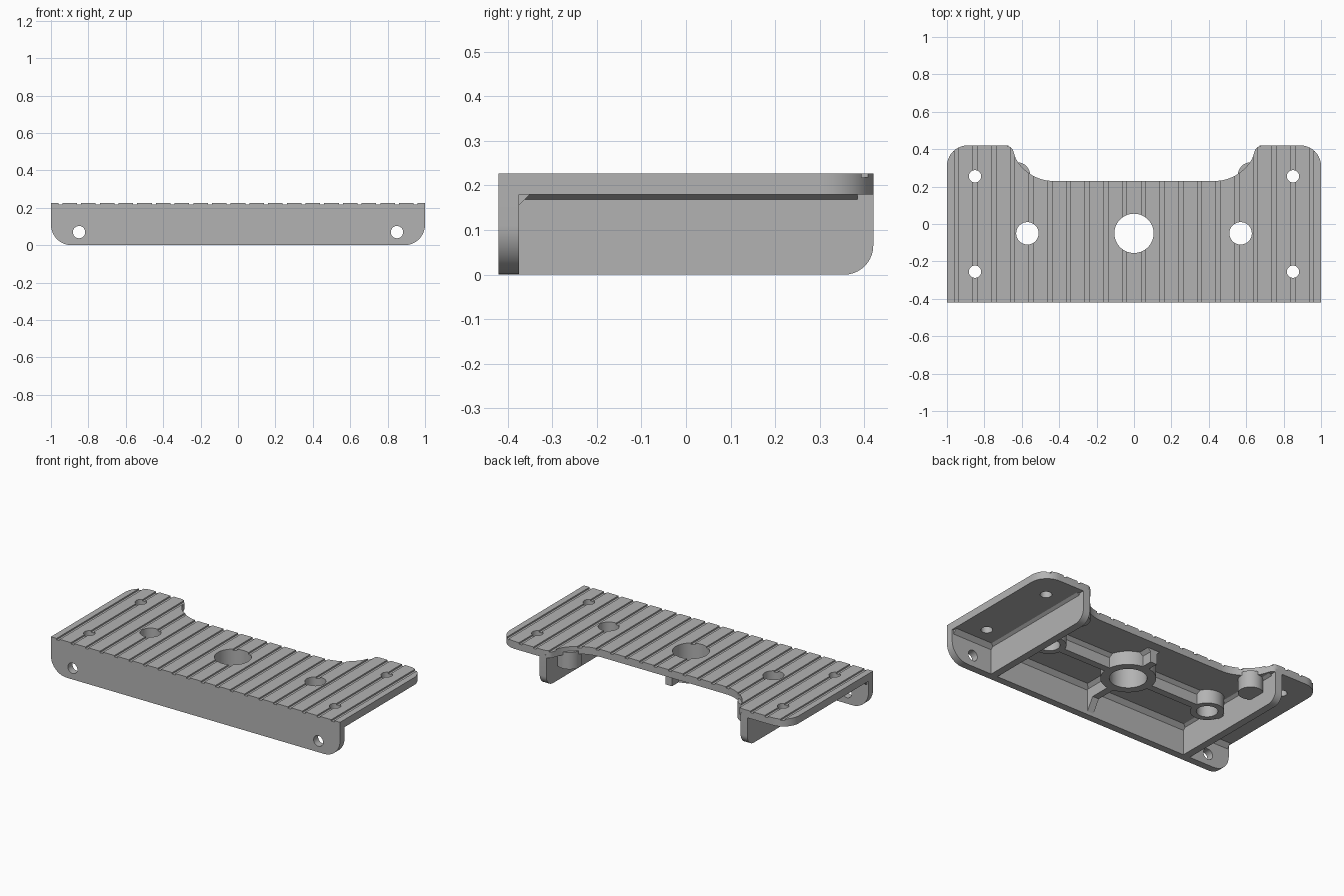
import bpy, bmesh, math
from mathutils import Vector

if "Cube" in bpy.data.objects:
    bpy.data.objects.remove(bpy.data.objects["Cube"])

grey = bpy.data.materials.new("plain_grey")
grey.diffuse_color = (0.45, 0.45, 0.45, 1)
grey.use_nodes = True
grey.node_tree.nodes["Principled BSDF"].inputs["Base Color"].default_value = grey.diffuse_color


def prism(name, pts, axis, lo, hi):
    """Extrude a 2D outline along an axis (x: yz outline, y: xz, z: xy)."""
    def place(p, t):
        return {'x': (t, p[0], p[1]), 'y': (p[0], t, p[1]), 'z': (p[0], p[1], t)}[axis]
    bm = bmesh.new()
    a = [bm.verts.new(place(p, lo)) for p in pts]
    b = [bm.verts.new(place(p, hi)) for p in pts]
    bm.faces.new(a)
    bm.faces.new(b[::-1])
    n = len(pts)
    for i in range(n):
        bm.faces.new((a[i], b[i], b[(i + 1) % n], a[(i + 1) % n]))
    bmesh.ops.recalc_face_normals(bm, faces=bm.faces)
    me = bpy.data.meshes.new(name)
    bm.to_mesh(me)
    bm.free()
    ob = bpy.data.objects.new(name, me)
    me.materials.append(grey)
    bpy.context.scene.collection.objects.link(ob)
    return ob


def box(name, x0, x1, y0, y1, z0, z1):
    return prism(name, [(x0, y0), (x1, y0), (x1, y1), (x0, y1)], 'z', z0, z1)


def arc(cx, cy, r, a0, a1, n=10):
    return [(cx + r * math.cos(math.radians(a0 + (a1 - a0) * i / n)),
             cy + r * math.sin(math.radians(a0 + (a1 - a0) * i / n))) for i in range(n + 1)]


def disc(name, cx, cy, r, axis, lo, hi, n=40):
    return prism(name, arc(cx, cy, r, 0, 360, n)[:-1], axis, lo, hi)


TOP, UNDER, RIB = 0.227, 0.18, 0.095
BACK, FRONT, WALL = 0.42, -0.42, -0.375

# Top plate with rounded rear corners and a scooped rear edge
half = [(1, FRONT)] + arc(0.89, 0.31, 0.11, 0, 90) + arc(0.69, 0.37, 0.05, 90, 146, 6)
half += arc(0.43, 0.46, 0.23, -28, -90, 12)
plate = prism("mounting_plate", half + [(-x, y) for x, y in half[::-1]], 'z', UNDER, TOP)

parts = []
# Front wall with rounded lower corners
side = [(1, 0.2)] + arc(0.89, 0.11, 0.11, 0, -90)
parts.append(prism("front_wall", side + [(-x, z) for x, z in side[::-1]], 'y', FRONT, WALL))

# Fillet between front wall and plate
parts.append(prism("wall_fillet", [(-0.40, 0.155), (WALL, 0.155), (WALL + 0.025, UNDER),
                                   (WALL + 0.025, 0.2), (-0.40, 0.2)], 'x', -0.99, 0.99))

for s in (-1, 1):
    # Side rib with rounded rear lower corner
    prof = [(-0.40, 0.2), (-0.40, 0)] + arc(0.355, 0.065, 0.065, -90, 0) + [(BACK, 0.2)]
    parts.append(prism("side_rib", prof, 'x', *sorted((s * 0.672, s * 0.718))))
    # Fillet along the top of the rib
    parts.append(prism("rib_fillet", [(s * x, z) for x, z in
                       ((0.68, 0.163), (0.71, 0.163), (0.735, UNDER), (0.735, 0.2),
                        (0.655, 0.2), (0.655, UNDER))], 'y', -0.40, 0.385))
    # Bosses on the underside
    parts.append(disc("hole_boss", s * 0.57, -0.05, 0.095, 'z', RIB, 0.2))
    parts.append(disc("rear_boss", s * 0.625, 0.26, 0.07, 'z', RIB, 0.2))

# Centre boss and cross ribs, widened where they meet the plate
parts.append(disc("centre_boss", 0, -0.05, 0.155, 'z', RIB, 0.2))


def rib_section(c):
    return [(c - 0.022, RIB), (c + 0.022, RIB), (c + 0.022, 0.16), (c + 0.042, UNDER),
            (c + 0.042, 0.2), (c - 0.042, 0.2), (c - 0.042, UNDER), (c - 0.022, 0.16)]


parts.append(prism("long_rib", rib_section(-0.05), 'x', -0.69, 0.69))
parts.append(prism("centre_rib", rib_section(0), 'y', -0.40, 0.17))
# Deepening of the centre rib towards the front wall
parts.append(prism("centre_gusset", [(-0.40, 0.02), (WALL, 0.02), (-0.33, RIB),
                                     (-0.33, 0.12), (-0.40, 0.12)], 'x', -0.022, 0.022))

cutters = []
# Round holes through the plate and through the front wall
cutters.append(disc("centre_hole", 0, -0.05, 0.105, 'z', -0.1, 0.4, 56))
for s in (-1, 1):
    cutters.append(disc("mid_hole", s * 0.57, -0.05, 0.06, 'z', -0.1, 0.4))
    cutters.append(disc("wall_hole", s * 0.85, 0.07, 0.033, 'y', -0.6, -0.34, 28))
    for y in (-0.255, 0.255):
        cutters.append(disc("screw_hole", s * 0.85, y, 0.033, 'z', 0.1, 0.4, 28))
# Shallow grip grooves across the top
for i in range(20):
    x = -0.95 + 0.1 * i
    cutters.append(box("groove", x - 0.011, x + 0.011, -0.6, 0.6, TOP - 0.009, 0.4))

bpy.context.view_layer.objects.active = plate
plate.select_set(True)
for group, op in ((parts, 'UNION'), (cutters, 'DIFFERENCE')):
    for ob in group:
        ob.hide_render = True
        m = plate.modifiers.new(ob.name, 'BOOLEAN')
        m.operation, m.solver, m.object = op, 'EXACT', ob
        bpy.ops.object.modifier_apply(modifier=m.name)
        bpy.data.objects.remove(ob)

bpy.ops.object.shade_smooth_by_angle(angle=math.radians(25))
